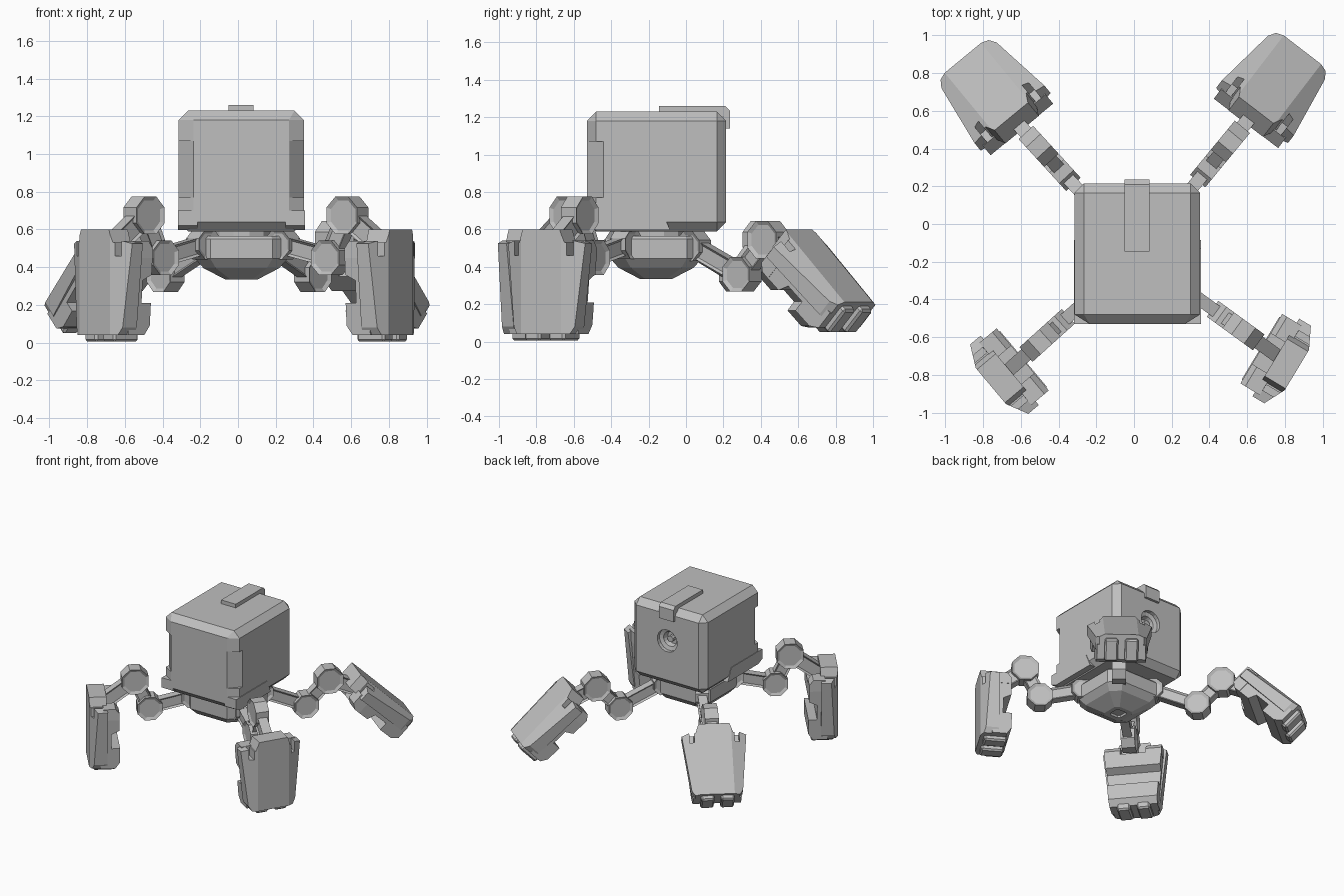
import bpy
import bmesh
from math import radians, cos, sin, pi
from mathutils import Matrix, Vector

cube = bpy.data.objects.get("Cube")
if cube:
    bpy.data.objects.remove(cube, do_unlink=True)

grey = bpy.data.materials.new("plain_grey")
grey.use_nodes = True
COLOR = (0.52, 0.52, 0.52, 1)
grey.diffuse_color = COLOR
grey.node_tree.nodes["Principled BSDF"].inputs["Base Color"].default_value = COLOR

T = Matrix.Translation
UPRIGHT = Matrix.Rotation(pi / 2, 4, 'X')      # polygon plane stands up
SIDEWAYS = Matrix(((0, 0, 1, 0), (1, 0, 0, 0), (0, 1, 0, 0), (0, 0, 0, 1)))
CX, CY = 0.018, -0.16                          # centre of the body


def finish(name, bm, matrix=Matrix()):
    bmesh.ops.transform(bm, matrix=matrix, verts=bm.verts)
    bmesh.ops.recalc_face_normals(bm, faces=bm.faces)
    mesh = bpy.data.meshes.new(name)
    bm.to_mesh(mesh)
    bm.free()
    mesh.materials.append(grey)
    ob = bpy.data.objects.new(name, mesh)
    bpy.context.collection.objects.link(ob)
    return ob


def prism_mesh(points, low, high):
    """Polygon in x/y extruded along z; returns mesh and its two caps."""
    bm = bmesh.new()
    bottom = bm.faces.new([bm.verts.new((x, y, low)) for x, y in points])
    top = bm.faces.new([bm.verts.new((x, y, high)) for x, y in points])
    n = len(points)
    a, b = list(bottom.verts), list(top.verts)
    for i in range(n):
        j = (i + 1) % n
        bm.faces.new((a[i], a[j], b[j], b[i]))
    bmesh.ops.recalc_face_normals(bm, faces=bm.faces)
    return bm, [bottom, top]


def prism(name, points, half, matrix, inset=0, sink=0.012):
    bm, caps = prism_mesh(points, -half, half)
    if inset:
        bmesh.ops.inset_individual(bm, faces=caps, thickness=inset, depth=-sink)
    return finish(name, bm, matrix)


def box(name, low, high, bevel=0.0, matrix=Matrix()):
    bm = bmesh.new()
    bmesh.ops.create_cube(bm, size=1)
    low, high = Vector(low), Vector(high)
    for v in bm.verts:
        v.co = (low + high) / 2 + v.co * (high - low)
    if bevel:
        bmesh.ops.bevel(bm, geom=bm.edges[:], offset=bevel, segments=1, affect='EDGES')
    return finish(name, bm, matrix)


def ngon(sides, radius=1.0):
    return [(radius * cos(2 * pi * (i + .5) / sides), radius * sin(2 * pi * (i + .5) / sides))
            for i in range(sides)]


def loft(name, outline, rings, matrix):
    """Stack of scaled copies of an outline: rings of (scale, height)."""
    bm = bmesh.new()
    loops = [[bm.verts.new((x * r, y * r, z)) for x, y in outline] for r, z in rings]
    n = len(outline)
    for a, b in zip(loops, loops[1:]):
        for i in range(n):
            j = (i + 1) % n
            bm.faces.new((a[i], a[j], b[j], b[i]))
    bm.faces.new(loops[0])
    bm.faces.new(loops[-1])
    return finish(name, bm, matrix)


# Body: chamfered box, wider chamfers beside the front face
body = box("body", (-0.315, -0.53, 0.59), (0.35, 0.215, 1.23), 0.05)
for v in body.data.vertices:
    if v.co.y < -0.529:
        v.co.x += 0.03 if v.co.x < CX else -0.03

# Cutters: funnel port in the back, deep chamfered notch in each front corner
back = T((0.02, 0.215, 0.96)) @ Matrix.Rotation(-pi / 2, 4, 'X')
cutters = [loft("port_cutter", ngon(16), [(0.05, -0.08), (0.06, -0.04), (0.09, -0.03), (0.09, 0.05)], back)]
for side in (-1, 1):
    a, b = Vector((CX + side * 0.333, -0.44)), Vector((CX + side * 0.253, -0.53))
    d = (a - b) / 2
    wedge = [a + d, b - d, (a.x + d.x, b.y - d.y)]
    cutters.append(prism("notch_cutter", wedge, 0.15, T((0, 0, 0.92))))
for cutter in cutters:
    cutter.hide_render = True
    cut = body.modifiers.new("cut", 'BOOLEAN')
    cut.operation = 'DIFFERENCE'
    cut.object = cutter
    cut.solver = 'EXACT'
bpy.context.view_layer.update()
baked = bpy.data.meshes.new_from_object(body.evaluated_get(bpy.context.evaluated_depsgraph_get()))
body.modifiers.clear()
body.data = baked
for cutter in cutters:
    bpy.data.objects.remove(cutter, do_unlink=True)
loft("port_pin", ngon(8), [(0.025, -0.09), (0.025, -0.04)], back)

# Strap over the top that folds down the back
strap = [(-0.145, 1.2), (-0.145, 1.26), (0.21, 1.26), (0.235, 1.235), (0.235, 1.14),
         (0.2, 1.14), (0.2, 1.2)]
prism("top_strap", strap, 0.066, T((0.015, 0, 0)) @ SIDEWAYS)

# Lower skirts on both sides
skirt = [(-0.53, 0.62), (-0.53, 0.7), (-0.13, 0.7), (-0.085, 0.597), (-0.48, 0.597)]
for side, name in ((-1, "right"), (1, "left")):
    prism(name + "_skirt", skirt, 0.052, T((CX + side * 0.285, 0, 0)) @ SIDEWAYS)

# Hub under the body: square with cut corners, tapering to a faceted bowl
A, B = 0.245, 0.165
octagon = [(A, -B), (A, B), (B, A), (-B, A), (-A, B), (-A, -B), (-B, -A), (B, -A)]
hub_place = T((CX, CY, 0))
loft("neck", ngon(12), [(0.165, 0.61), (0.165, 0.55)], hub_place)
loft("hub", octagon, [(0.95, 0.565), (1, 0.55), (1, 0.445), (0.82, 0.395), (0.35, 0.335),
                      (0.2, 0.335), (0.18, 0.35)], hub_place)


def joint(name, pos, radius, half, frame):
    prism(name, ngon(8, radius), half, frame @ T((*pos, 0)), 0.022)


def link(name, a, b, height, half, frame):
    a, b = Vector(a), Vector(b)
    d = (b - a).normalized()
    n = Vector((-d.y, d.x)) * height / 2
    prism(name, [a - n, b - n, b + n, a + n], half, frame, 0.018, 0.012)


def foot(name, frame):
    # Outer shell: notched outline, folded back along both sides
    half = [(0.115, 0), (0.14, 0.07), (0.15, 0.07), (0.15, 0.14), (0.185, 0.14),
            (0.185, 0.06), (0.24, 0.075), (0.19, 0.52), (0.165, 0.56)]
    outline = [(x, -s) for x, s in half] + [(-x, -s) for x, s in reversed(half)]
    bm, _ = prism_mesh(outline, -0.13, 0)
    for x in (-0.125, 0.125):
        bmesh.ops.bisect_plane(bm, geom=bm.verts[:] + bm.edges[:] + bm.faces[:],
                               plane_co=(x, 0, 0), plane_no=(1, 0, 0))
    for v in bm.verts:
        if v.co.z > -0.01:
            v.co.z -= max(0, abs(v.co.x) - 0.125) * 0.5
    finish(name + "_shell", bm, frame @ Matrix.Rotation(pi / 2, 4, 'Y'))

    # Inner block: stepped profile that narrows toward the ground
    profile = [(-0.1, 0.13), (-0.22, 0.13), (-0.22, 0.24), (-0.16, 0.27),
               (-0.16, 0.39), (-0.225, 0.39), (-0.225, 0.51), (-0.19, 0.56), (-0.08, 0.56)]
    bm, _ = prism_mesh([(n, -s) for n, s in profile], -1, 1)
    for v in bm.verts:
        v.co.z *= 0.225 + 0.08 * v.co.y
    finish(name + "_inner_block", bm, frame)

    # Cheeks on both sides of the ankle, and two toes
    cheek = [(-0.1, -0.06), (-0.19, -0.06), (-0.22, -0.1), (-0.22, -0.15), (-0.1, -0.15)]
    for side in (-1, 1):
        prism(name + "_cheek", cheek, 0.06, frame @ T((0, 0, side * 0.155)))
        t = side * 0.075
        box(name + "_toe", (-0.2, -0.595, t - 0.05), (-0.03, -0.53, t + 0.05), 0.012, frame)


def leg(name, angle, hub, knee, ankle, foot_pos, tilt, yaw):
    frame = T((CX, CY, 0)) @ Matrix.Rotation(radians(angle), 4, 'Z') @ UPRIGHT
    joint(name + "_hip", hub, 0.085, 0.05, frame)
    link(name + "_upper_link", hub, knee, 0.095, 0.034, frame)
    joint(name + "_knee", knee, 0.1, 0.052, frame)
    link(name + "_lower_link", knee, ankle, 0.1, 0.035, frame)
    joint(name + "_ankle", ankle, 0.108, 0.052, frame)
    foot_frame = (frame @ T((*foot_pos, 0)) @ Matrix.Rotation(radians(yaw), 4, 'Y')
                  @ Matrix.Rotation(radians(tilt), 4, 'Z'))
    socket = Vector(foot_pos) + Matrix.Rotation(radians(tilt), 2) @ Vector((-0.11, -0.1))
    link(name + "_ankle_link", ankle, socket, 0.11, 0.037, frame)
    foot(name + "_foot", foot_frame)


# Front legs stand upright, back legs splay outward
front = ((0.27, 0.52), (0.585, 0.45), (0.695, 0.675), (1.045, 0.6), 0)
rear = ((0.26, 0.51), (0.595, 0.36), (0.775, 0.545), (0.99, 0.6), 46)
leg("front_left", -36, *front, 5)
leg("front_right", -138, *front, -2)
leg("back_left", 50.5, *rear, 2)
leg("back_right", 132.5, *rear, -3)
